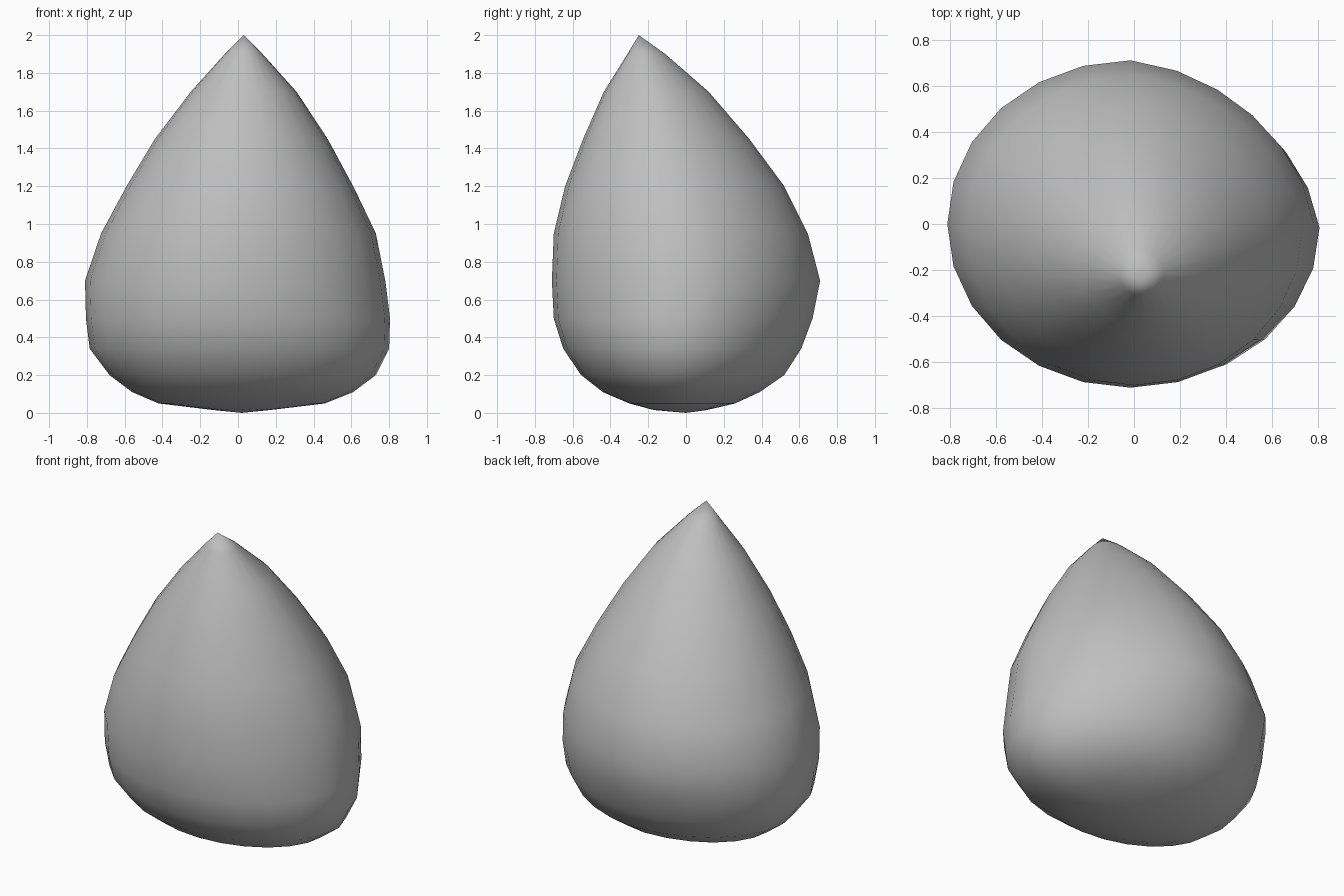
import bpy, bmesh, math

cube = bpy.data.objects.get("Cube")
if cube:
    bpy.data.objects.remove(cube, do_unlink=True)

SIDES = 24

# One plain grey for the whole bud
grey = bpy.data.materials.new("bud_grey")
grey.use_nodes = True
colour = (0.52, 0.52, 0.52, 1)
grey.diffuse_color = colour
grey.node_tree.nodes["Principled BSDF"].inputs["Base Color"].default_value = colour

# Cross-sections: height, min x, max x, min y, max y
SECTIONS = [
    (0.015, -0.13, 0.17, -0.17, 0.11),
    (0.05, -0.42, 0.46, -0.30, 0.26),
    (0.11, -0.56, 0.61, -0.44, 0.39),
    (0.20, -0.68, 0.73, -0.555, 0.52),
    (0.34, -0.785, 0.80, -0.65, 0.61),
    (0.50, -0.805, 0.805, -0.70, 0.67),
    (0.70, -0.81, 0.78, -0.71, 0.71),
    (0.95, -0.725, 0.73, -0.70, 0.645),
    (1.20, -0.59, 0.61, -0.64, 0.52),
    (1.45, -0.44, 0.475, -0.545, 0.335),
    (1.70, -0.25, 0.31, -0.435, 0.12),
    (1.90, -0.07, 0.13, -0.31, -0.11),
]


def ring(bm, z, x0, x1, y0, y1):
    """Oval loop of vertices, slightly flattened on the back left."""
    verts = []
    for i in range(SIDES):
        a = math.tau * i / SIDES
        c, s = math.cos(a), math.sin(a)
        k = 1 - 0.06 * max(0, math.sin(2 * a)) if c > 0 and s > 0 else 1
        verts.append(bm.verts.new(((x0 + x1) / 2 + (x1 - x0) / 2 * c * k,
                                   (y0 + y1) / 2 + (y1 - y0) / 2 * s * k, z)))
    return verts


# Bud body: lofted ovals closed by a low base point and a leaning tip
bm = bmesh.new()
rings = [ring(bm, *section) for section in SECTIONS]
base = bm.verts.new((0.02, 0, 0))
tip = bm.verts.new((0.03, -0.25, 2))
for i in range(SIDES):
    j = (i + 1) % SIDES
    bm.faces.new((base, rings[0][j], rings[0][i]))
    bm.faces.new((tip, rings[-1][i], rings[-1][j]))
    for low, high in zip(rings, rings[1:]):
        bm.faces.new((low[i], low[j], high[j], high[i]))
bmesh.ops.recalc_face_normals(bm, faces=bm.faces)
for face in bm.faces:
    face.smooth = True

mesh = bpy.data.meshes.new("bud_body")
bm.to_mesh(mesh)
bm.free()
mesh.materials.append(grey)
bud = bpy.data.objects.new("bud_body", mesh)
bpy.context.collection.objects.link(bud)
